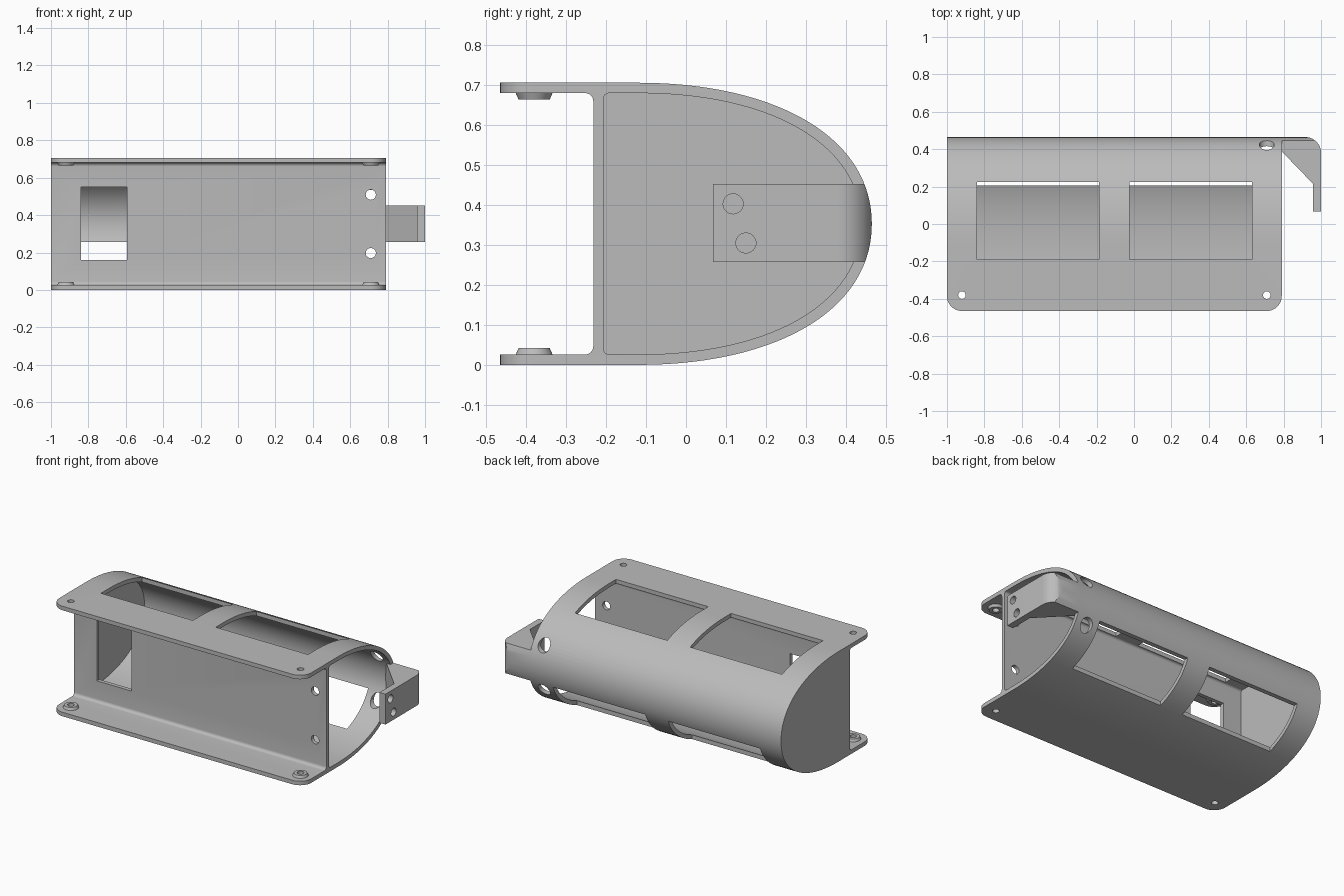
import bpy, bmesh, math

cube = bpy.data.objects.get("Cube")
if cube:
    bpy.data.objects.remove(cube, do_unlink=True)

GREY = (0.5, 0.5, 0.5, 1)
mat = bpy.data.materials.new("plain_grey")
mat.use_nodes = True
mat.diffuse_color = GREY
mat.node_tree.nodes["Principled BSDF"].inputs["Base Color"].default_value = GREY

MID = 0.353          # height of the symmetry plane
X0, X1 = -1.0, 0.79  # ends of the housing


def arc(cx, cy, r, start, end, n=10):
    angles = [math.radians(start + (end - start) * i / n) for i in range(n + 1)]
    return [(cx + r * math.cos(a), cy + r * math.sin(a)) for a in angles]


def rect(a0, b0, a1, b1):
    return [(a0, b0), (a1, b0), (a1, b1), (a0, b1)]


def to_object(name, bm):
    bmesh.ops.recalc_face_normals(bm, faces=bm.faces)
    mesh = bpy.data.meshes.new(name)
    bm.to_mesh(mesh)
    bm.free()
    obj = bpy.data.objects.new(name, mesh)
    bpy.context.collection.objects.link(obj)
    mesh.materials.append(mat)
    return obj


def prism(name, pts, lo, hi, axis):
    """Extrude a 2D outline along an axis; the other two axes keep their order."""
    bm = bmesh.new()

    def place(p, d):
        co = list(p)
        co.insert("xyz".index(axis), d)
        return bm.verts.new(co)
    a = [place(p, lo) for p in pts]
    b = [place(p, hi) for p in pts]
    bm.faces.new(a)
    bm.faces.new(b)
    for i in range(len(pts)):
        j = (i + 1) % len(pts)
        bm.faces.new((a[i], a[j], b[j], b[i]))
    return to_object(name, bm)


def disc(cx, cy, r, n=40):
    return arc(cx, cy, r, 0, 360, n)[:-1]


def boolean(obj, cutter, operation="DIFFERENCE"):
    cutter.hide_render = True
    mod = obj.modifiers.new("cut", "BOOLEAN")
    mod.operation, mod.solver, mod.object = operation, "EXACT", cutter
    bpy.context.view_layer.objects.active = obj
    bpy.ops.object.modifier_apply(modifier=mod.name)
    bpy.data.objects.remove(cutter, do_unlink=True)


def smooth(obj):
    bpy.ops.object.select_all(action="DESELECT")
    obj.select_set(True)
    bpy.context.view_layer.objects.active = obj
    bpy.ops.object.shade_smooth_by_angle(angle=math.radians(25))


def nose(depth, half, p, q, n=28):
    """Blunt rounded back outline, from the top edge to the bottom edge."""
    top = []
    for i in range(n + 1):
        t = i / n
        s = 1 - t
        y = 3 * s * s * t * p + (3 * s * t * t + t ** 3) * depth
        z = (s ** 3 + 3 * s * s * t) * half + 3 * s * t * t * q
        top.append((y - 0.12, MID + z))
    return top + [(y, 2 * MID - z) for y, z in reversed(top[:-1])]


OUTER = nose(0.585, MID, 0.34, 0.22)
INNER = nose(0.558, MID - 0.026, 0.33, 0.2)
LOW, HIGH = 0.026, 2 * MID - 0.026

# Housing: solid section trimmed to length with rounded front corners
housing = prism("housing", [(-0.465, 0)] + [(-0.465, 2 * MID)] + OUTER, -1.1, 0.9, "x")
r = 0.08
plan = (arc(X0 + r, -0.465 + r, r, 180, 270) + arc(X1 - r, -0.465 + r, r, 270, 360)
        + [(X1, 0.6), (X0, 0.6)])
boolean(housing, prism("trim", plan, -0.2, 1, "z"), "INTERSECT")

# Front channel between the flanges
r = 0.02
channel = ([(-0.6, LOW)] + arc(-0.232 - r, LOW + r, r, -90, 0, 6)
           + arc(-0.232 - r, HIGH - r, r, 0, 90, 6) + [(-0.6, HIGH)])
boolean(housing, prism("channel", channel, -1.2, 1, "x"))

# Inner cavity, closed by a wall at one end
r = 0.015
cavity = (arc(-0.207 + r, LOW + r, r, 270, 180, 6)
          + arc(-0.207 + r, HIGH - r, r, 180, 90, 6) + INNER)
boolean(housing, prism("cavity", cavity, -0.97, 1, "x"))

# Upper and lower windows, and the front opening
for x0, x1 in ((-0.84, -0.187), (-0.025, 0.63)):
    boolean(housing, prism("top_window", rect(x0, -0.19, x1, 0.225), 0.4, 0.9, "z"))
    boolean(housing, prism("low_window", rect(x0, 0.205, x1, 0.6), -0.1, 0.257, "z"))
boolean(housing, prism("front_opening", rect(-0.84, 0.16, -0.593, 0.55), -0.3, -0.15, "y"))

# Access holes in the web and matching larger ones in the shell
for side in (-1, 1):
    boolean(housing, prism("web_hole", disc(0.71, MID + side * 0.156, 0.027), -0.3, -0.1, "y"))
    boolean(housing, prism("shell_hole", disc(0.71, MID + side * 0.142, 0.04), 0.2, 0.6, "y"))

# Screw holes with tapered bosses on the inner flange faces
for tag, x in (("right", -0.92), ("left", 0.71)):
    boolean(housing, prism("screw_hole", disc(x, -0.38, 0.02), -0.1, 0.9, "z"))
    for level, z, way in (("bottom", LOW, 1), ("top", HIGH, -1)):
        rings = ((0.02, 0), (0.046, 0), (0.039, 0.016), (0.02, 0.016))
        bm = bmesh.new()
        loops = [[bm.verts.new((px, py, z + way * h)) for px, py in disc(x, -0.38, rad)]
                 for rad, h in rings]
        for k, loop in enumerate(loops):
            after = loops[(k + 1) % len(loops)]
            for i in range(len(loop)):
                j = (i + 1) % len(loop)
                bm.faces.new((loop[i], loop[j], after[j], after[i]))
        smooth(to_object(f"{level}_{tag}_boss", bm))
smooth(housing)

# Side bracket: curved arm with a gusset and a drilled plate
arm = ([(0.957, 0.067), (1.0, 0.067)] + arc(0.915, 0.38, 0.085, 0, 90, 14)
       + [(X1, 0.465), (X1, 0.445), (0.735, 0.445), (0.957, 0.215)])
bracket = prism("side_bracket", arm, 0.257, 0.452, "z")
boolean(bracket, prism("arm_trim", [(-0.465, 0)] + [(-0.465, 2 * MID)] + OUTER, 0.5, 1.2, "x"),
        "INTERSECT")
for y, z in ((0.118, 0.403), (0.15, 0.305)):
    boolean(bracket, prism("plate_hole", disc(y, z, 0.025), 0.9, 1.1, "x"))
smooth(bracket)
